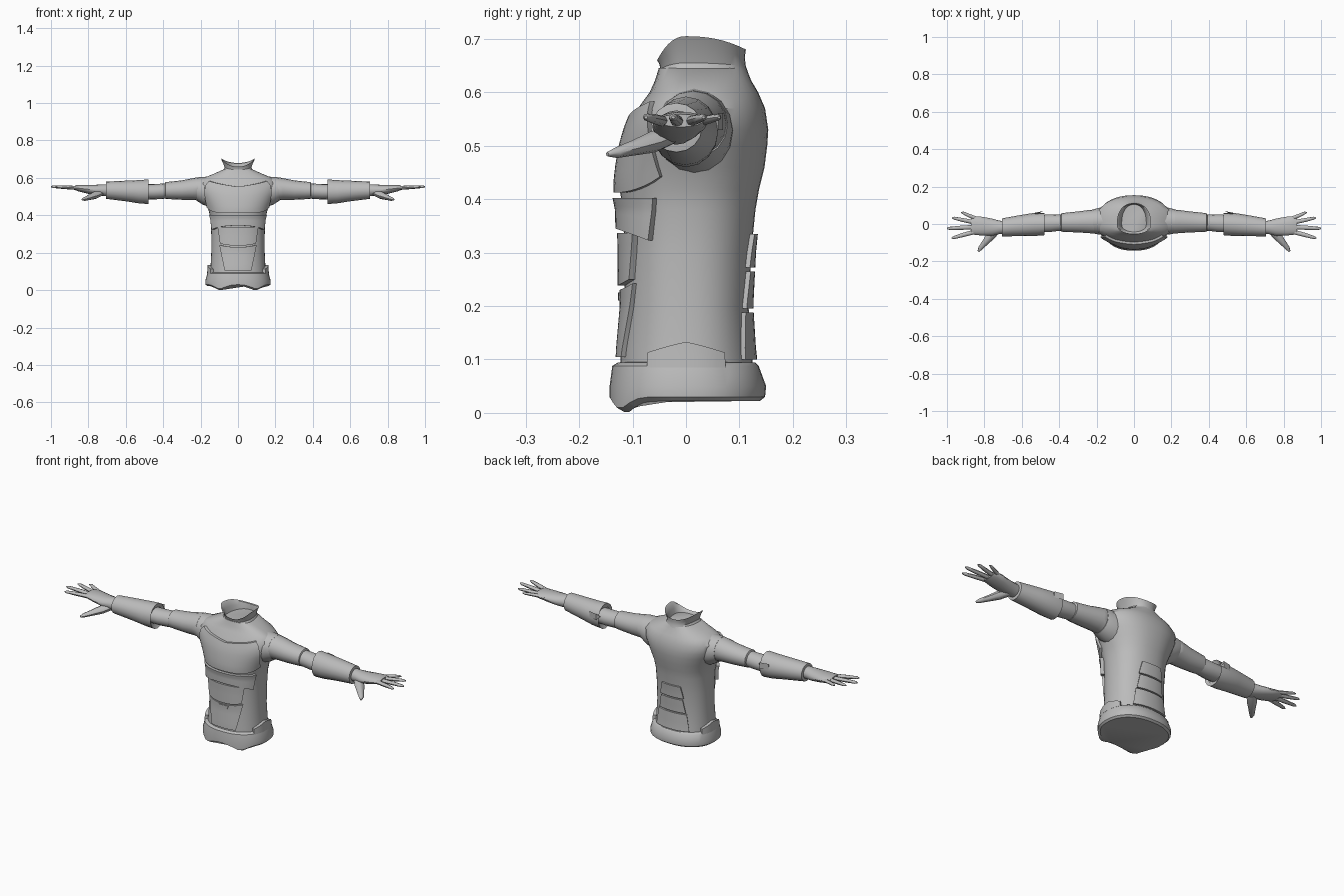
import bpy, bmesh, math
from mathutils import Vector

if "Cube" in bpy.data.objects:
    bpy.data.objects.remove(bpy.data.objects["Cube"])

grey = bpy.data.materials.new("plain grey")
grey.diffuse_color = (0.5, 0.5, 0.5, 1)
grey.use_nodes = True
grey.node_tree.nodes["Principled BSDF"].inputs["Base Color"].default_value = grey.diffuse_color
N = 40


def finish(name, bm, angle=35):
    bmesh.ops.recalc_face_normals(bm, faces=bm.faces)
    me = bpy.data.meshes.new(name)
    bm.to_mesh(me)
    bm.free()
    me.materials.append(grey)
    ob = bpy.data.objects.new(name, me)
    bpy.context.collection.objects.link(ob)
    bpy.context.view_layer.objects.active = ob
    ob.select_set(True)
    bpy.ops.object.shade_smooth_by_angle(angle=math.radians(angle))
    ob.select_set(False)


def loft(name, rings, caps=(True, True), angle=35):
    bm = bmesh.new()
    vs = [[bm.verts.new(p) for p in r] for r in rings]
    n = len(vs[0])
    for a, b in zip(vs, vs[1:]):
        for i in range(n):
            j = (i + 1) % n
            bm.faces.new((a[i], a[j], b[j], b[i]))
    for cap, r in zip(caps, (vs[0], vs[-1])):
        if cap:
            bm.faces.new(r)
    finish(name, bm, angle)


# Torso profile: height, half width, front depth, back depth
PROFILE = [(.05, .152, .125, .13), (.12, .147, .122, .122), (.20, .143, .115, .117),
           (.30, .143, .115, .122), (.38, .147, .117, .130), (.42, .155, .125, .137),
           (.46, .170, .121, .147), (.50, .188, .114, .152), (.53, .202, .106, .154),
           (.57, .208, .090, .148), (.60, .182, .068, .135), (.622, .130, .058, .122),
           (.645, .078, .051, .113)]


def dims(z):
    z = min(max(z, PROFILE[0][0]), PROFILE[-1][0])
    for a, b in zip(PROFILE, PROFILE[1:]):
        if z <= b[0]:
            t = (z - a[0]) / (b[0] - a[0])
            return [a[k] + t * (b[k] - a[k]) for k in (1, 2, 3)]


def section(th, z, d, off=0):
    # angle 0 faces the front, rounded-box cross-section
    s, c = math.sin(th), math.cos(th)
    e = .88
    x = math.copysign(abs(s) ** e, s) * (d[0] + off)
    y = -math.copysign(abs(c) ** e, c) * ((d[1] if c > 0 else d[2]) + off)
    return Vector((x, y, z))


def ring(z, d, lift=lambda th: 0):
    return [section(th, z + lift(th), d) for th in (i * math.tau / N for i in range(N))]


loft("torso", [ring(p[0], p[1:]) for p in PROFILE], (True, True))


# Flared open collar: low in front, highest at the sides
def neck(z, rx, yf, yb, lift=lambda th: 0):
    return ring(z, (rx, yf, yb), lift)


def rim(th):
    c = math.cos(th)
    return -.045 * c ** 2 if c > 0 else -.025 * c ** 2


loft("collar", [neck(.635, .085, .053, .117), neck(.655, .072, .048, .112, lambda t: rim(t) * .25),
                neck(.68, .080, .050, .110, lambda t: rim(t) * .6),
                neck(.705, .092, .054, .112, rim), neck(.702, .087, .050, .107, rim),
                neck(.675, .074, .045, .105, lambda t: rim(t) * .5),
                neck(.648, .066, .042, .104)], (False, False))


# Waist band with a notched lower edge
def hem(th):
    a = abs(math.remainder(th, math.tau))
    return -.022 * math.exp(-((a - .55) / .28) ** 2)


loft("waist_band", [ring(.022, (.165, .128, .138), hem), ring(.03, (.174, .143, .148), hem),
                    ring(.05, (.175, .143, .150)), ring(.088, (.164, .138, .136)),
                    ring(.094, (.155, .128, .130)), ring(.096, (.140, .115, .115))], (True, False))


# Armour plates following the torso surface
def plate(name, mid, half, low, high, off, n=20, m=8):
    """half(t) is a half angle; low(u), high(u) are edge heights for u in -1..1"""
    bm = bmesh.new()

    def pt(i, j, o):
        u, t = 2 * i / n - 1, j / m
        z = low(u) + t * (high(u) - low(u))
        return bm.verts.new(section(mid + u * half(t), z, dims(z), o))

    out = [[pt(i, j, off) for j in range(m + 1)] for i in range(n + 1)]
    inn = [[pt(i, j, -.006) for j in range(m + 1)] for i in range(n + 1)]
    for i in range(n):
        for j in range(m):
            for g in (out, inn):
                bm.faces.new((g[i][j], g[i + 1][j], g[i + 1][j + 1], g[i][j + 1]))
    edge = ([(i, 0) for i in range(n)] + [(n, j) for j in range(m)]
            + [(i, m) for i in range(n, 0, -1)] + [(0, j) for j in range(m, 0, -1)])
    for (a, b), (c, d) in zip(edge, edge[1:] + edge[:1]):
        bm.faces.new((out[a][b], out[c][d], inn[c][d], inn[a][b]))
    finish(name, bm)


plate("chest_plate", 0, lambda t: 1.25 - .45 * t, lambda u: .412 + .03 * u ** 4,
      lambda u: .553 + .03 * abs(u), .012)
plate("rib_plate", 0, lambda t: 1.05 + .1 * t, lambda u: .345 - .022 * u ** 2,
      lambda u: .402, .016)
plate("upper_belly_plate", 0, lambda t: .62 + .1 * t, lambda u: .238 + .012 * u ** 2,
      lambda u: .337, .013)
plate("lower_belly_plate", 0, lambda t: .42 + .25 * t, lambda u: .105,
      lambda u: .230 + .012 * u ** 2, .009)
plate("buckle_plate", 0, lambda t: .12 + .04 * t, lambda u: .21, lambda u: .225, .012, 4, 2)
for k, (lo, hi, w) in enumerate([(.10, .188, .62), (.195, .265, .48), (.272, .335, .42)]):
    plate("back_plate_%d" % (k + 1), math.pi, lambda t: w - .1 * t,
          lambda u: lo, lambda u: hi, .009, 10, 4)
for s in (1, -1):
    plate("hip_plate", s * math.pi / 2, lambda t: .5, lambda u: .085,
          lambda u: .133 - .02 * abs(u), .016, 8, 4)


# Arms: x, y centre, z centre, y radius, z radius
def tube(name, s, spec, n=16, caps=(True, True), angle=35):
    loft(name, [[(s * x, y + ry * math.cos(a), z + rz * math.sin(a))
                 for a in (i * math.tau / n for i in range(n))]
                for x, y, z, ry, rz in spec], caps, angle)


def digit(name, s, path, r):
    # tapered finger along a path, flattened a little
    rings = []
    for k, p in enumerate(path):
        p = Vector(p)
        d = (Vector(path[min(k + 1, len(path) - 1)]) - Vector(path[max(k - 1, 0)])).normalized()
        side = d.cross(Vector((0, 0, 1))).normalized()
        up = side.cross(d)
        q = [p + side * math.cos(a) * r[k] + up * math.sin(a) * r[k] * .85
             for a in (i * math.tau / 8 for i in range(8))]
        rings.append([(s * v.x, v.y, v.z) for v in q])
    loft(name, rings, angle=50)


FINGERS = [("little_finger", (.845, .030), (.925, .062), .0095),
           ("ring_finger", (.860, .010), (.972, .033), .0105),
           ("middle_finger", (.865, -.017), (1.0, -.024), .011),
           ("index_finger", (.860, -.044), (.975, -.075), .011)]

for s in (1, -1):
    tube("shoulder", s, [(.13, .015, .525, .075, .085), (.185, .015, .53, .072, .075),
                         (.22, .014, .54, .064, .063)])
    tube("upper_arm", s, [(.205, .013, .54, .058, .054), (.215, .013, .541, .064, .062),
                          (.24, .013, .541, .062, .058), (.30, .011, .535, .056, .052),
                          (.36, .009, .533, .052, .047), (.388, .008, .533, .049, .045),
                          (.392, .008, .533, .040, .037)])
    tube("elbow", s, [(.37, .007, .531, .042, .040), (.41, .006, .528, .044, .041),
                      (.45, .004, .526, .047, .041), (.50, .002, .526, .046, .040)])
    tube("forearm_guard", s, [(.49, .000, .526, .050, .048), (.478, .000, .526, .060, .066),
                              (.53, -.002, .526, .062, .062), (.60, -.008, .530, .057, .055),
                              (.705, -.018, .534, .048, .046), (.707, -.018, .534, .036, .036)])
    # pointed elbow guard tip at the back
    loft("elbow_guard_tip", [[(s * x, y, .545 + h * k) for x, y, k in
                              ((.47, .052, 0), (.485, .069, 1), (.53, .060, 1), (.53, .045, 0),
                               (.53, .060, -1), (.485, .069, -1))] for h in (.016, -.012)], angle=20)
    tube("palm", s, [(.69, -.018, .534, .033, .032), (.72, -.018, .534, .036, .032),
                     (.76, -.017, .535, .046, .028), (.81, -.012, .540, .050, .023),
                     (.85, -.008, .545, .050, .018), (.872, -.010, .547, .043, .012)])
    for name, (bx, by), (tx, ty), r in FINGERS:
        mx, my = (bx + tx) / 2, (by + ty) / 2
        digit(name, s, [(bx - .03, by, .543), (bx, by, .546), (mx, my, .550),
                        (tx - .012, ty + (my - ty) * .15, .553), (tx, ty, .553)],
              (r, r * 1.1, r, r * .75, r * .3))
    digit("thumb", s, [(.735, -.030, .520), (.765, -.062, .507), (.795, -.098, .496),
                       (.822, -.130, .487), (.832, -.147, .484)],
          (.022, .024, .017, .012, .005))
